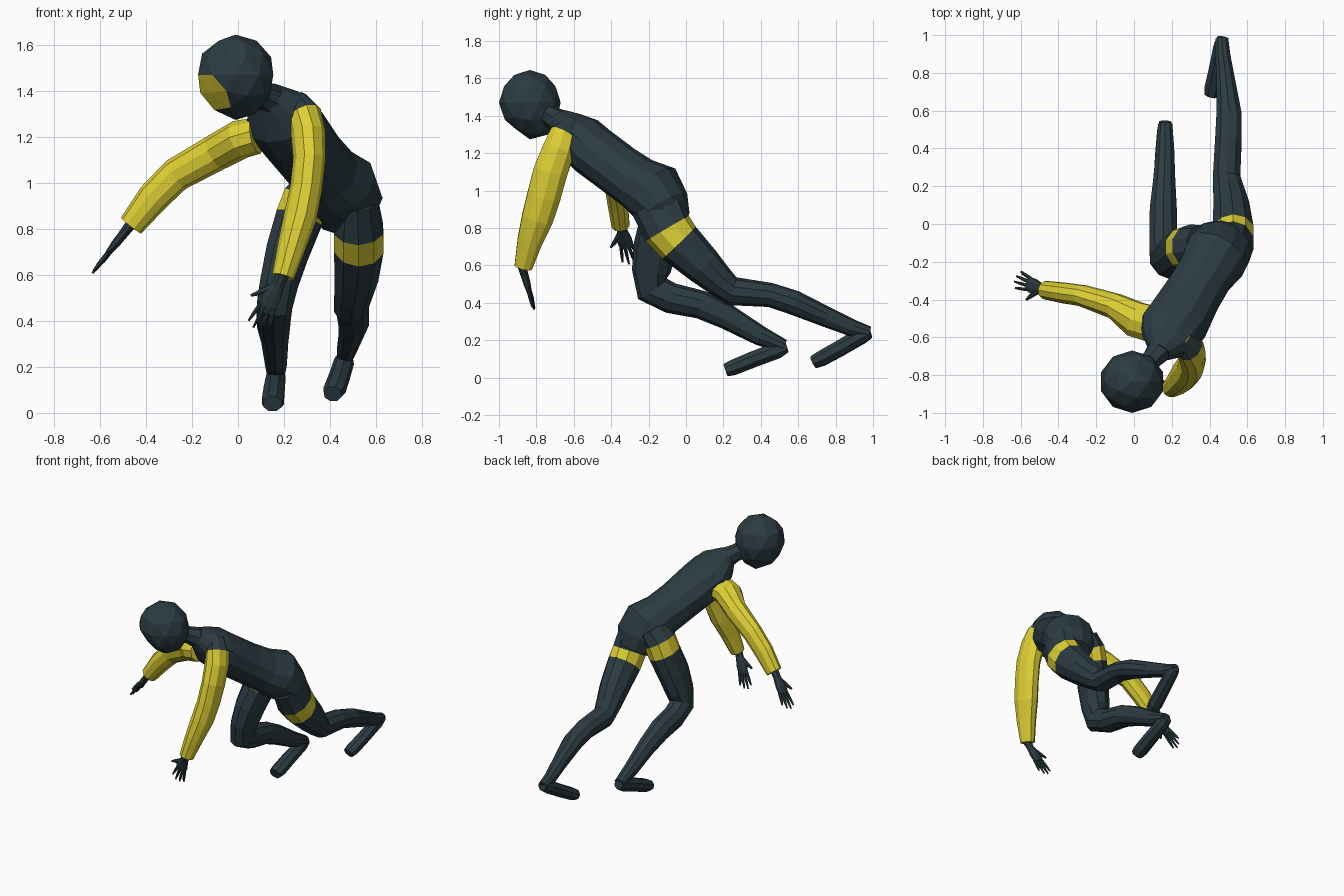
import bpy, bmesh, math
from mathutils import Vector as V


def material(name, rgb):
    m = bpy.data.materials.new(name)
    m.diffuse_color = (*rgb, 1)
    return m


DARK = material("dark slate", (0.025, 0.045, 0.055))
YELLOW = material("yellow", (0.73, 0.63, 0.035))


def finish(name, bm, mats):
    bmesh.ops.recalc_face_normals(bm, faces=bm.faces[:])
    me = bpy.data.meshes.new(name)
    bm.to_mesh(me)
    bm.free()
    for m in mats:
        me.materials.append(m)
    ob = bpy.data.objects.new(name, me)
    bpy.context.collection.objects.link(ob)
    return ob


def tube(name, rings, ref, ref_end=None, sides=10, mats=(DARK,), bands=()):
    """Loft of elliptical rings (x, y, z, half width along ref, half depth)."""
    bm = bmesh.new()
    pts = [V(r[:3]) for r in rings]
    n = len(pts)
    loops = []
    for i, r in enumerate(rings):
        t = (pts[min(i + 1, n - 1)] - pts[max(i - 1, 0)]).normalized()
        w = V(ref).lerp(V(ref_end or ref), i / (n - 1))
        u = (w - t * w.dot(t)).normalized()
        v = t.cross(u)
        loop = []
        for k in range(sides):
            a = math.tau * (k + 0.5) / sides
            loop.append(bm.verts.new(pts[i] + u * r[3] * math.cos(a) + v * r[4] * math.sin(a)))
        loops.append(loop)
    for i in range(n - 1):
        for k in range(sides):
            j = (k + 1) % sides
            f = bm.faces.new((loops[i][k], loops[i][j], loops[i + 1][j], loops[i + 1][k]))
            f.material_index = 1 if i in bands else 0
    bm.faces.new(loops[0])
    bm.faces.new(loops[-1])
    return finish(name, bm, mats)


# Torso, twisting from shoulder line to hip line
tube("torso", [
    (0.135, -0.68, 1.385, .06, .06), (0.165, -0.63, 1.34, .13, .095),
    (0.19, -0.57, 1.28, .17, .135), (0.24, -0.50, 1.215, .17, .14),
    (0.32, -0.36, 1.11, .155, .14), (0.38, -0.26, 1.04, .155, .145),
    (0.43, -0.17, 0.99, .18, .17), (0.46, -0.115, 0.91, .175, .14),
    (0.47, -0.07, 0.83, .12, .10)],
    (0.28, -0.15, 0.05), (0.3, -0.03, -0.1), sides=12)
tube("neck", [(0.16, -0.64, 1.35, .08, .075), (0.10, -0.71, 1.39, .058, .058),
              (0.03, -0.79, 1.43, .06, .06)], (1, -1, 0), sides=8)

# Head: faceted ball with pulled chin and flattened face, part of it yellow
bm = bmesh.new()
bmesh.ops.create_icosphere(bm, subdivisions=2, radius=1)
centre = V((-0.01, -0.835, 1.47))
chin = V((0.12, 0.38, -0.92)).normalized()
face_dir = V((-0.5, -0.6, -0.62)).normalized()
for v in bm.verts:
    d = v.co.normalized()
    p = V((d.x * .172, d.y * .165, d.z * .175))
    p *= 1 + 0.2 * max(0, d.dot(chin)) ** 6
    over = p.dot(face_dir) - 0.142
    if over > 0:
        p -= face_dir * over * 0.9
    v.co = centre + p
patch_dir = V((-0.56, -0.5, -0.66)).normalized()
for f in bm.faces:
    c = f.calc_center_median()
    if (c - centre).normalized().dot(patch_dir) > 0.84 and c.x < -0.05:
        f.material_index = 1
finish("head", bm, (DARK, YELLOW))

# Sleeves, with a dark shoulder cap at the top of the left one
tube("left_sleeve", [
    (0.25, -0.60, 1.355, .055, .055), (0.292, -0.65, 1.295, .083, .073),
    (0.305, -0.68, 1.22, .09, .075), (0.31, -0.725, 1.10, .096, .07),
    (0.295, -0.76, 0.97, .094, .07), (0.27, -0.795, 0.85, .088, .072),
    (0.235, -0.835, 0.73, .07, .062), (0.195, -0.87, 0.59, .05, .048)],
    (0, 1, 0), mats=(YELLOW, DARK), bands=(0,))
tube("right_sleeve", [
    (0.08, -0.525, 1.205, .10, .08), (0.01, -0.505, 1.19, .098, .085),
    (-0.10, -0.435, 1.13, .07, .08), (-0.27, -0.38, 1.035, .058, .074),
    (-0.37, -0.365, 0.935, .056, .07), (-0.465, -0.35, 0.815, .05, .056)],
    (0, 1, 0), mats=(YELLOW,))


# Hands: palm, four fingers and a thumb
def hand(side, wrist, tip, thumb):
    w, axis = V(wrist), V(tip) - V(wrist)
    s = V(thumb)
    s = (s - axis * s.dot(axis) / axis.length_squared).normalized()

    def at(along, across):
        return w + axis * along + s * across
    tube(side + "_palm", [(*at(-.1, 0), .03, .026), (*at(.15, 0), .029, .022),
                          (*at(.38, .003), .044, .019), (*at(.58, 0), .04, .013)], s, sides=8)
    for i, length in enumerate((.93, 1.0, .97, .86)):
        o = .031 - .021 * i
        tube(f"{side}_finger_{i + 1}", [(*at(.54, o), .010, .010), (*at(.78, o * 1.3), .009, .009),
                                       (*at(length, o * 1.5), .005, .005)], s, sides=6)
    tube(side + "_thumb", [(*at(.22, .018), .017, .014), (*at(.42, .06), .012, .011),
                           (*at(.52, .085), .006, .006)], s, sides=6)


hand("left", (0.19, -0.875, 0.59), (0.08, -0.81, 0.365), (-0.85, 0, 0.45))
hand("right", (-0.47, -0.35, 0.815), (-0.63, -0.29, 0.61), (-0.1, -1, 0))

# Legs with yellow thigh bands
tube("left_leg", [
    (0.52, -0.16, 0.93, .09, .14), (0.525, -0.10, 0.797, .112, .134),
    (0.525, -0.038, 0.722, .113, .124), (0.515, 0.09, 0.60, .10, .104),
    (0.50, 0.18, 0.515, .085, .084), (0.49, 0.25, 0.462, .076, .077),
    (0.50, 0.45, 0.442, .074, .065), (0.503, 0.58, 0.40, .07, .066),
    (0.487, 0.75, 0.325, .052, .055), (0.47, 0.89, 0.265, .042, .046),
    (0.465, 0.98, 0.24, .036, .034)],
    (1, 0, 0), mats=(DARK, YELLOW), bands=(1,))
tube("right_leg", [
    (0.35, -0.115, 1.0, .09, .11), (0.295, -0.12, 0.925, .108, .118),
    (0.265, -0.13, 0.845, .107, .115), (0.215, -0.165, 0.70, .098, .116),
    (0.18, -0.185, 0.57, .088, .104), (0.16, -0.18, 0.475, .08, .094),
    (0.155, -0.08, 0.425, .078, .082), (0.155, 0.08, 0.39, .075, .076),
    (0.16, 0.22, 0.325, .062, .068), (0.165, 0.40, 0.222, .05, .053),
    (0.165, 0.525, 0.168, .04, .036)],
    (1, 0, 0), mats=(DARK, YELLOW), bands=(1,))

# Feet, from heel to toe
tube("left_foot", [(0.468, 0.985, 0.24, .032, .03), (0.462, 0.94, 0.225, .044, .046),
                   (0.44, 0.82, 0.155, .047, .045), (0.42, 0.72, 0.10, .05, .043),
                   (0.412, 0.682, 0.082, .042, .036)], (1, 0.1, 0.2), sides=8)
tube("right_foot", [(0.165, 0.54, 0.163, .034, .03), (0.164, 0.49, 0.147, .045, .048),
                    (0.157, 0.36, 0.098, .049, .047), (0.152, 0.25, 0.053, .051, .045),
                    (0.15, 0.212, 0.04, .044, .037)], (1, 0, 0), sides=8)
